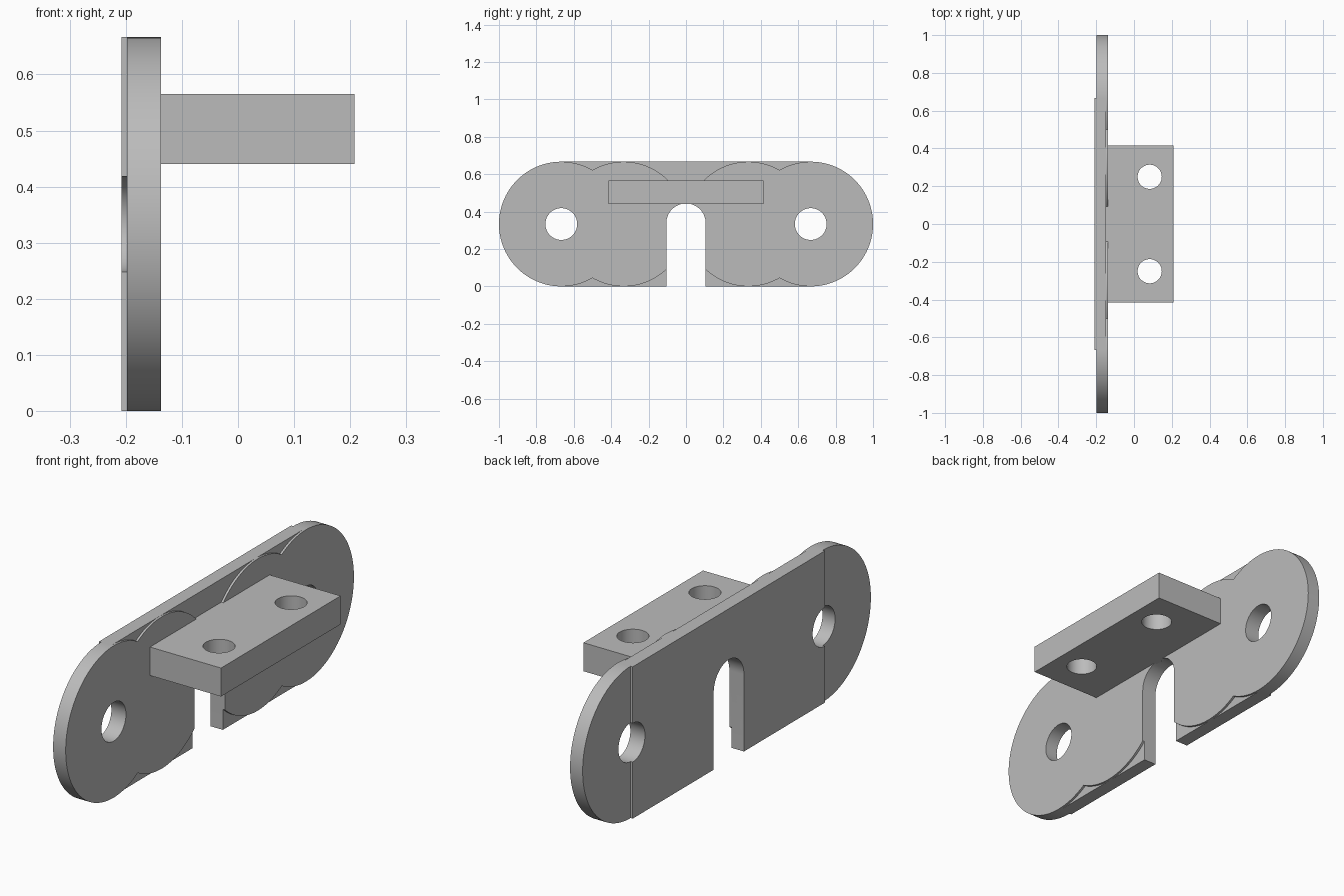
import bpy, bmesh
from math import cos, sin, radians

if "Cube" in bpy.data.objects:
    bpy.data.objects.remove(bpy.data.objects["Cube"])

R = 1 / 3            # lobe radius, also half the plate height
HOLE = 0.085         # mounting hole radius
SLOT = 0.105         # half width of the slot

steel = bpy.data.materials.new("plain_grey")
steel.use_nodes = True
grey = (0.5, 0.5, 0.5, 1)
steel.diffuse_color = grey
steel.node_tree.nodes["Principled BSDF"].inputs["Base Color"].default_value = grey


def arc(cu, cv, r, start, end, steps):
    """Points on an arc, angles in degrees."""
    angles = [radians(start + (end - start) * i / steps) for i in range(steps + 1)]
    return [(cu + r * cos(a), cv + r * sin(a)) for a in angles]


def circle(cu, cv, r):
    return arc(cu, cv, r, 0, 360, 64)[:-1]


def extrude(name, outline, low, high, axis="x"):
    """Solid from an outline: (y, z) pushed along x, or (x, y) pushed along z."""
    def place(p, d):
        return (d, p[0], p[1]) if axis == "x" else (p[0], p[1], d)
    bm = bmesh.new()
    face = bm.faces.new([bm.verts.new(place(p, low)) for p in outline])
    out = bmesh.ops.extrude_face_region(bm, geom=[face])
    moved = [g for g in out["geom"] if isinstance(g, bmesh.types.BMVert)]
    bmesh.ops.translate(bm, verts=moved, vec=place((0, 0), high - low))
    bmesh.ops.recalc_face_normals(bm, faces=bm.faces[:])
    mesh = bpy.data.meshes.new(name)
    bm.to_mesh(mesh)
    bm.free()
    mesh.materials.append(steel)
    obj = bpy.data.objects.new(name, mesh)
    bpy.context.collection.objects.link(obj)
    return obj


def activate(obj):
    bpy.ops.object.select_all(action="DESELECT")
    obj.select_set(True)
    bpy.context.view_layer.objects.active = obj


def cut(obj, cutter):
    cutter.hide_render = True
    mod = obj.modifiers.new("cut", "BOOLEAN")
    mod.operation = "DIFFERENCE"
    mod.solver = "EXACT"
    mod.object = cutter
    activate(obj)
    bpy.ops.object.modifier_apply(modifier=mod.name)
    bpy.data.objects.remove(cutter)


def slot_outline(bottom):
    return [(-SLOT, bottom)] + arc(0, R + 0.005, SLOT, 180, 0, 32) + [(SLOT, bottom)]


# Rectangular back plate with the slot and half-hole notches at its ends
outline = slot_outline(0)
outline += [(2 * R, 0)] + arc(2 * R, R, HOLE, 270, 90, 32) + [(2 * R, 2 * R)]
outline += [(-2 * R, 2 * R)] + arc(-2 * R, R, HOLE, 90, -90, 32) + [(-2 * R, 0)]
parts = [extrude("back_plate", outline, -0.208, -0.147)]

# Double-lobed face plates, one on each side of the slot
for side, label in ((1, "rear"), (-1, "front")):
    lobes = arc(2 * R, R, R, -120, 120, 80) + arc(R, R, R, 60, 300, 80)[1:-1]
    plate = extrude(label + "_lobed_plate", [(side * y, z) for y, z in lobes], -0.198, -0.137)
    cut(plate, extrude("hole_cutter", circle(side * 2 * R, R, HOLE), -0.3, 0))
    cut(plate, extrude("slot_cutter", slot_outline(-0.1), -0.3, 0))
    parts.append(plate)

# Horizontal shelf with two vertical holes
shelf = extrude("shelf", [(-0.15, -0.415), (0.208, -0.415), (0.208, 0.415), (-0.15, 0.415)],
                0.44, 0.565, "z")
for side in (1, -1):
    cut(shelf, extrude("hole_cutter", circle(0.083, side * 0.25, 0.064), 0.3, 0.7, "z"))
parts.append(shelf)

for part in parts:
    activate(part)
    bpy.ops.object.shade_smooth_by_angle(angle=radians(30))
